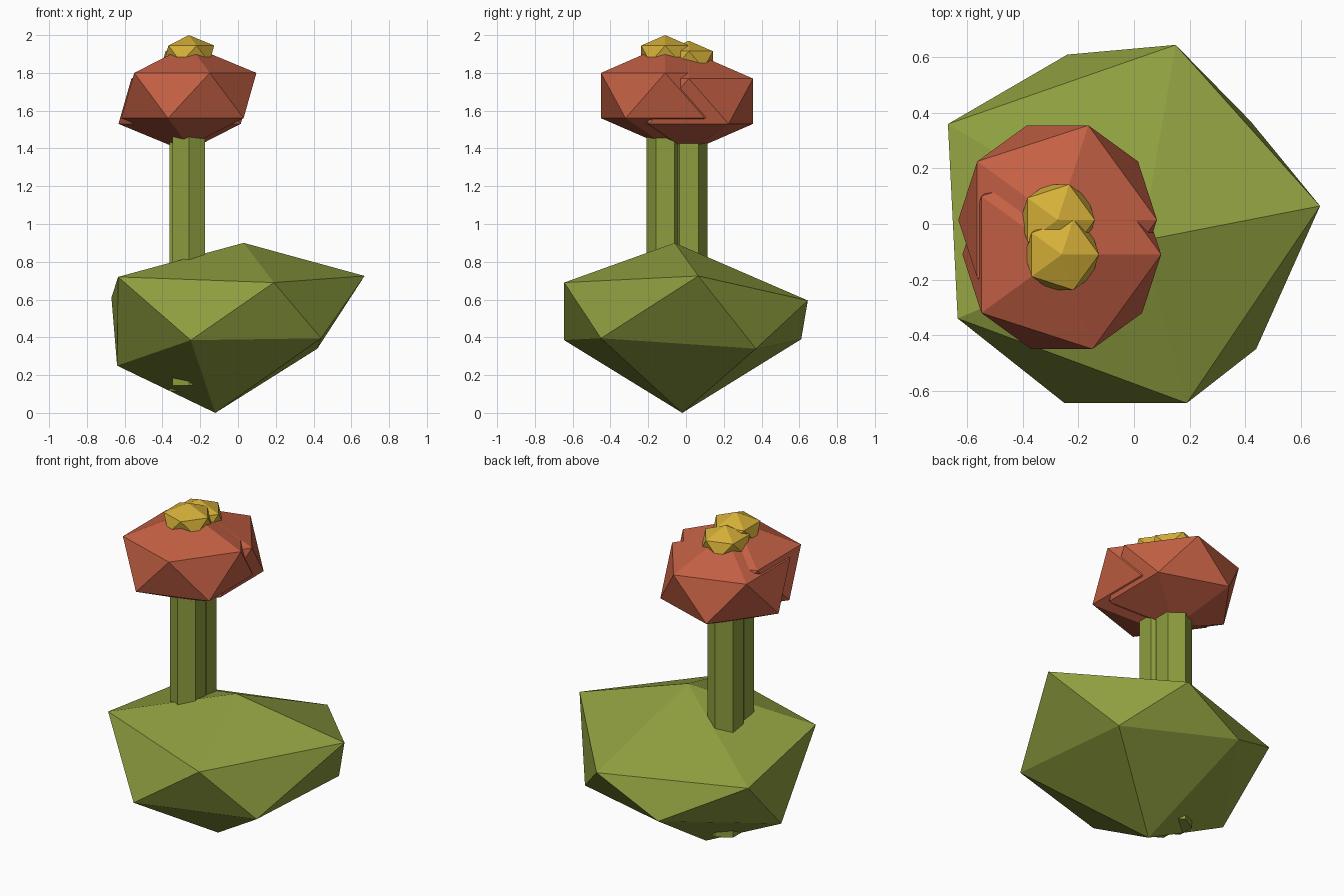
import bpy
from mathutils import Vector

if "Cube" in bpy.data.objects:
    bpy.data.objects.remove(bpy.data.objects["Cube"])


def material(name, rgb):
    m = bpy.data.materials.new(name)
    m.diffuse_color = (*rgb, 1)
    m.use_nodes = True
    m.node_tree.nodes["Principled BSDF"].inputs["Base Color"].default_value = m.diffuse_color
    return m


GREEN = material("leaf_green", (0.27, 0.34, 0.05))
RED = material("petal_red", (0.55, 0.117, 0.058))
YELLOW = material("centre_yellow", (0.66, 0.43, 0.04))


def ico(name, loc, radius, height, mat):
    bpy.ops.mesh.primitive_ico_sphere_add(subdivisions=1, radius=1, location=loc)
    o = bpy.context.object
    o.name = name
    o.scale = (radius, radius, height)
    bpy.ops.object.transform_apply(location=False, rotation=False, scale=True)
    o.data.materials.append(mat)
    return o


def stem(name, x, y, z0, z1):
    bpy.ops.mesh.primitive_cylinder_add(vertices=6, radius=0.1, depth=z1 - z0,
                                        location=(x, y, (z0 + z1) / 2))
    o = bpy.context.object
    o.name = name
    o.data.materials.append(GREEN)


# Leafy base: an icosphere with its corners pulled out of shape
base = ico("leafy_base", (0, 0, 0), 1, 1, GREEN)
corners = [
    (-0.12, -0.02, 0.0), (0.03, -0.06, 0.90),
    (0.44, -0.45, 0.395), (-0.25, -0.645, 0.385), (-0.64, 0.0, 0.25),
    (-0.24, 0.61, 0.39), (0.42, 0.37, 0.34),
    (0.19, -0.645, 0.69), (-0.635, -0.34, 0.72), (-0.67, 0.36, 0.61),
    (0.15, 0.645, 0.595), (0.67, 0.065, 0.725),
]
ideal = [
    (0, 0, -1), (0, 0, 1),
    (0.72, -0.53, -0.45), (-0.28, -0.85, -0.45), (-0.89, 0, -0.45),
    (-0.28, 0.85, -0.45), (0.72, 0.53, -0.45),
    (0.28, -0.85, 0.45), (-0.72, -0.53, 0.45), (-0.72, 0.53, 0.45),
    (0.28, 0.85, 0.45), (0.89, 0, 0.45),
]
for v in base.data.vertices:
    i = min(range(12), key=lambda k: (Vector(ideal[k]) - v.co).length)
    v.co = corners[i]

# Two overlapping flowers: stem, petals and centre
for label, x, y, dz in (("front", -0.26, -0.11, 0.0), ("back", -0.275, 0.015, -0.03)):
    stem(label + "_stem", x, y, 0.145 + dz, 1.55 + dz)
    ico(label + "_petals", (x, y, 1.68 + dz), 0.4, 0.268, RED)
    ico(label + "_flower_centre", (x, y, 1.90 + dz), 0.15, 0.10, YELLOW)
